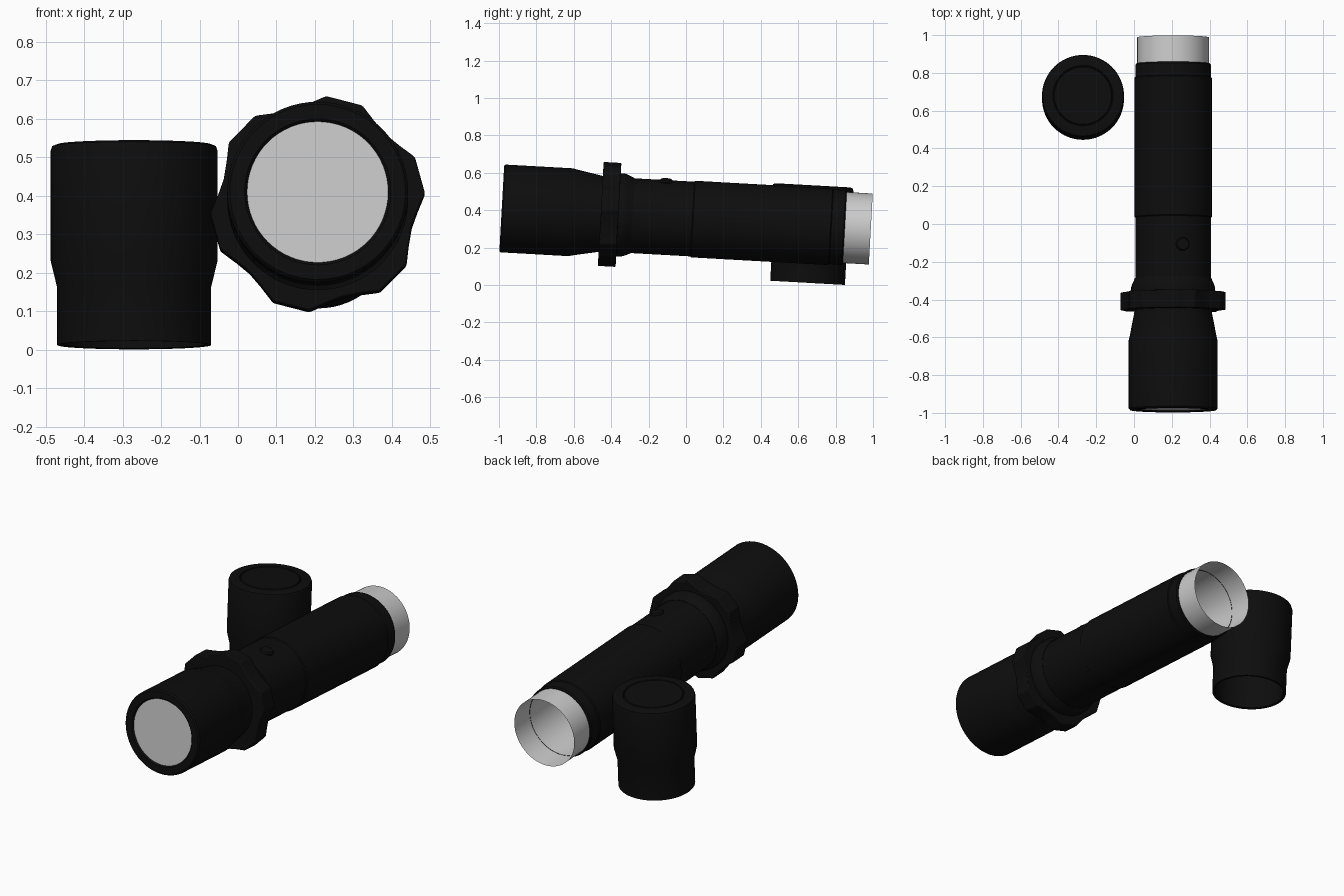
import bpy, bmesh, math
from mathutils import Matrix

cube = bpy.data.objects.get("Cube")
if cube:
    bpy.data.objects.remove(cube, do_unlink=True)


def material(name, value):
    m = bpy.data.materials.new(name)
    m.use_nodes = True
    m.diffuse_color = (value, value, value, 1)
    m.node_tree.nodes["Principled BSDF"].inputs["Base Color"].default_value = (value, value, value, 1)
    return m


BLACK = material("matte black", 0.004)
GREY = material("light grey", 0.6)

# Everything lies on a slight forward slope
TILT = math.radians(-3.2)
TORCH = Matrix.Translation((0.207, -0.985, 0.41)) @ Matrix.Rotation(TILT - math.pi / 2, 4, 'X')
CAP = Matrix.Translation((-0.27, 0.65, 0.012)) @ Matrix.Rotation(TILT, 4, 'X')


def finish(name, bm, mat, matrix):
    bmesh.ops.remove_doubles(bm, verts=bm.verts, dist=1e-5)
    bmesh.ops.recalc_face_normals(bm, faces=bm.faces)
    me = bpy.data.meshes.new(name)
    bm.to_mesh(me)
    bm.free()
    me.materials.append(mat)
    ob = bpy.data.objects.new(name, me)
    bpy.context.collection.objects.link(ob)
    ob.matrix_world = matrix
    bpy.ops.object.select_all(action='DESELECT')
    ob.select_set(True)
    bpy.context.view_layer.objects.active = ob
    bpy.ops.object.shade_smooth_by_angle(angle=math.radians(30))
    return ob


def lathe(name, profile, mat, matrix, steps=64):
    """Spin (radius, height) pairs around the local z axis."""
    bm = bmesh.new()
    vs = [bm.verts.new((r, 0, h)) for r, h in profile]
    es = [bm.edges.new(pair) for pair in zip(vs, vs[1:])]
    bmesh.ops.spin(bm, geom=vs + es, cent=(0, 0, 0), axis=(0, 0, 1),
                   angle=math.tau, steps=steps, use_duplicate=False)
    return finish(name, bm, mat, matrix)


# Head: rim, straight bezel, taper to the neck
lathe("head", [(0.18, 0.012), (0.19, 0.0), (0.228, 0.0), (0.235, 0.008), (0.235, 0.37),
               (0.23, 0.39), (0.203, 0.53), (0.203, 0.6)], BLACK, TORCH)
lathe("lens", [(0, 0.008), (0.184, 0.008)], GREY, TORCH)

# Neck collar behind the anti-roll ring
lathe("neck_collar", [(0.2, 0.56), (0.222, 0.6), (0.222, 0.65), (0.216, 0.668),
                      (0.202, 0.70), (0.195, 0.70)], BLACK, TORCH)

# Body: front barrel, thicker grip and end lip
lathe("body", [(0.2, 0.58), (0.2, 1.02), (0.205, 1.025), (0.205, 1.76),
               (0.2, 1.765), (0.2, 1.83), (0.195, 1.837), (0.188, 1.837)], BLACK, TORCH)

# Open threaded tube at the tail
lathe("tail_tube", [(0.19, 0.9), (0.19, 1.976)], GREY, TORCH)

# Anti-roll ring: six blunt corners with scalloped sides between
bm = bmesh.new()
ring = []
for k in range(6):
    mid = math.radians(-75.5 + 60 * k)
    for offset, r in ((-10, 0.28), (10, 0.28), (20, 0.26), (30, 0.252), (40, 0.26)):
        a = mid + math.radians(offset)
        ring.append(bm.verts.new((r * math.cos(a), r * math.sin(a), 0.53)))
face = bm.faces.new(ring)
top = bmesh.ops.extrude_face_region(bm, geom=[face])["geom"]
bmesh.ops.translate(bm, vec=(0, 0, 0.095), verts=[g for g in top if isinstance(g, bmesh.types.BMVert)])
collar = finish("anti_roll_ring", bm, BLACK, TORCH)
bevel = collar.modifiers.new("bevel", 'BEVEL')
bevel.width = 0.005
bevel.segments = 2

# Switch button, in line with one ring corner
turn = Matrix.Rotation(math.radians(14.5), 4, 'Z')
button = TORCH @ turn @ Matrix.Translation((0, -0.19, 0.87)) @ Matrix.Rotation(math.pi / 2, 4, 'X')
lathe("switch_button", [(0.036, 0.0), (0.036, 0.012), (0.03, 0.02), (0, 0.022)], BLACK, button, 24)

# Loose tail cap standing on its open end, with a grooved top
lathe("tail_cap", [(0, 0.46), (0.185, 0.46), (0.185, 0.002), (0.19, 0.0), (0.2, 0.0), (0.2, 0.15),
                   (0.217, 0.22), (0.217, 0.505), (0.213, 0.517), (0.2, 0.522), (0.16, 0.522),
                   (0.157, 0.516), (0.154, 0.516), (0.151, 0.522), (0, 0.522)], BLACK, CAP)
